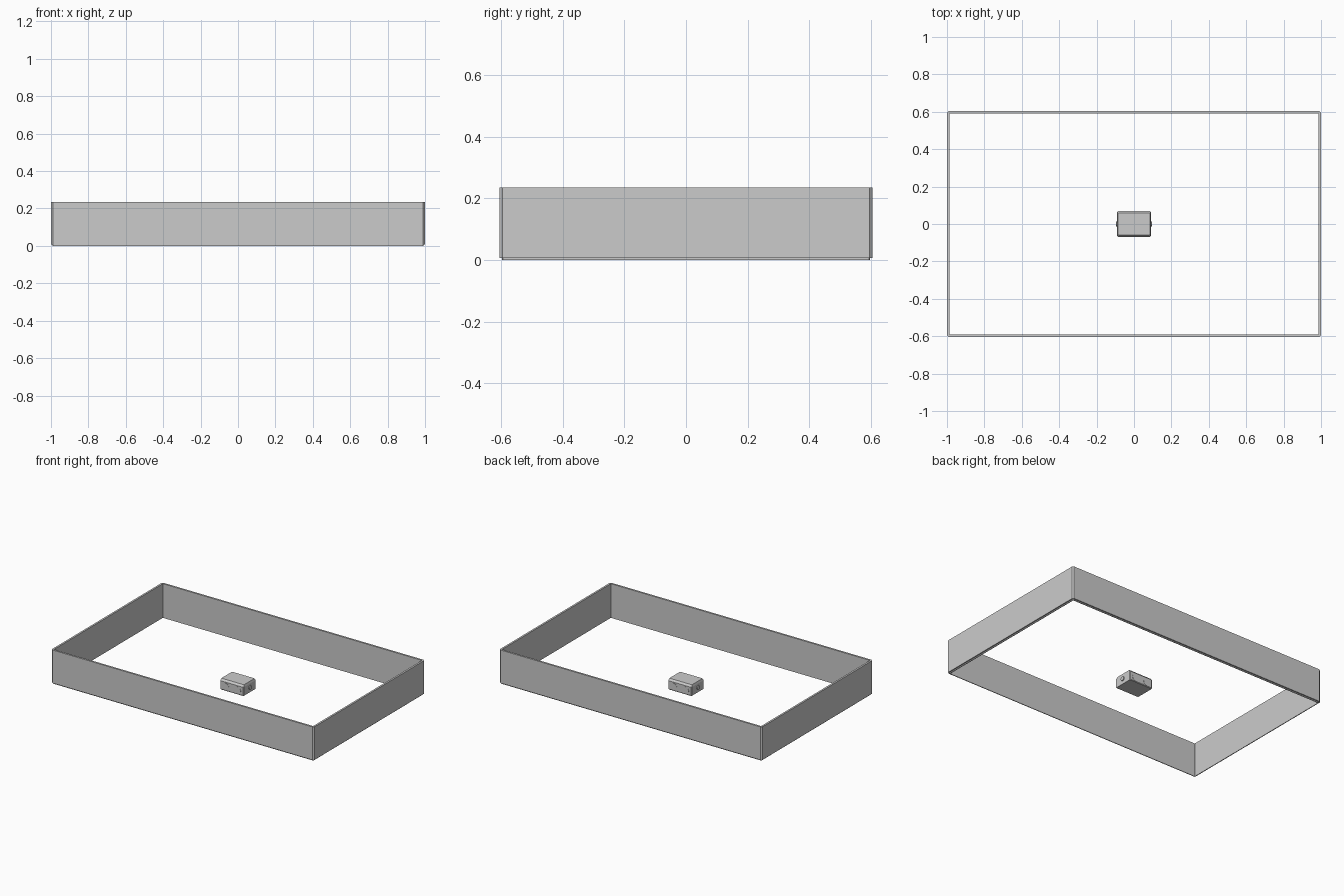
import bpy, bmesh, math

if "Cube" in bpy.data.objects:
    bpy.data.objects.remove(bpy.data.objects["Cube"])


def new_object(name, bm):
    bmesh.ops.recalc_face_normals(bm, faces=bm.faces[:])
    me = bpy.data.meshes.new(name)
    bm.to_mesh(me)
    bm.free()
    ob = bpy.data.objects.new(name, me)
    bpy.context.collection.objects.link(ob)
    return ob


def outline(hx, hy, c):
    """Rectangle with cut corners, counter-clockwise."""
    return [(hx, -hy + c), (hx, hy - c), (hx - c, hy), (-hx + c, hy),
            (-hx, hy - c), (-hx, -hy + c), (-hx + c, -hy), (hx - c, -hy)]


def ring(name, hx, hy, c, t, z0, z1):
    bm = bmesh.new()
    loops = []
    for pts, z in ((outline(hx, hy, c), z0), (outline(hx, hy, c), z1),
                   (outline(hx - t, hy - t, 0.001), z1), (outline(hx - t, hy - t, 0.001), z0)):
        loops.append([bm.verts.new((x, y, z)) for x, y in pts])
    for k in range(4):
        a, b = loops[k], loops[(k + 1) % 4]
        for i in range(8):
            j = (i + 1) % 8
            bm.faces.new((a[i], a[j], b[j], b[i]))
    return new_object(name, bm)


def lofted_box(name, levels):
    """Stack of cut-corner rectangles: (half x, half y, corner, z)."""
    bm = bmesh.new()
    loops = [[bm.verts.new((x, y, z)) for x, y in outline(hx, hy, c)] for hx, hy, c, z in levels]
    for a, b in zip(loops, loops[1:]):
        for i in range(8):
            j = (i + 1) % 8
            bm.faces.new((a[i], a[j], b[j], b[i]))
    bm.faces.new(loops[0][::-1])
    bm.faces.new(loops[-1])
    return new_object(name, bm)


def disc(name, loc, radius, depth, axis):
    rot = (math.pi / 2, 0, 0) if axis == 'Y' else (0, math.pi / 2, 0)
    bpy.ops.mesh.primitive_cylinder_add(vertices=32, radius=radius, depth=depth,
                                        location=loc, rotation=rot)
    ob = bpy.context.object
    ob.name = name
    bpy.ops.object.shade_smooth_by_angle()
    return ob


# Perimeter wall standing on a slightly inset foot
ring("perimeter_wall", 1.0, 0.605, 0.010, 0.013, 0.007, 0.235)
ring("wall_foot", 0.992, 0.597, 0.003, 0.005, 0.0, 0.007)

# Small box in the middle, with a chamfered top
lofted_box("box_body", [(0.088, 0.066, 0.004, 0.0), (0.09, 0.069, 0.005, 0.004),
                        (0.09, 0.069, 0.005, 0.061), (0.086, 0.058, 0.004, 0.074)])

# Round side plates and end knobs
for side, s in (("front", -1), ("back", 1)):
    for tag, x in (("left", -0.045), ("right", 0.045)):
        disc(f"{side}_{tag}_disc", (x, s * 0.069, 0.029), 0.025, 0.003, 'Y')
for tag, s in (("left", -1), ("right", 1)):
    disc(f"{tag}_end_knob", (s * 0.091, 0, 0.035), 0.014, 0.010, 'X')
